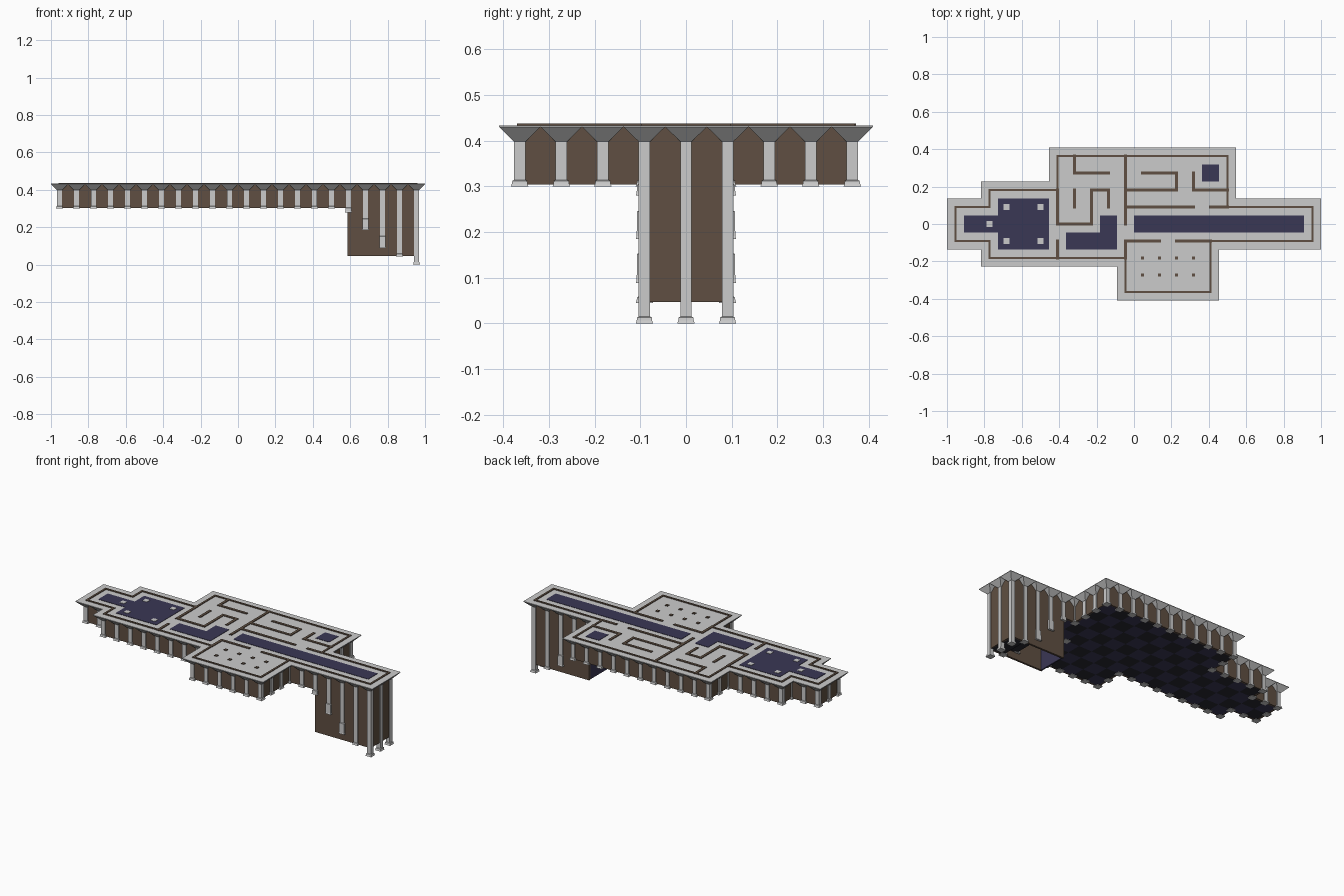
import bpy, bmesh

if "Cube" in bpy.data.objects:
    bpy.data.objects.remove(bpy.data.objects["Cube"])

U = 2 / 22            # plan grid pitch
TOP, FLOOR, PIT = 0.433, 0.304, 0.047


def material(name, rgb):
    m = bpy.data.materials.new(name)
    m.diffuse_color = (*rgb, 1)
    m.use_nodes = True
    m.node_tree.nodes["Principled BSDF"].inputs["Base Color"].default_value = m.diffuse_color
    return m


BROWN = material("brown", (0.115, 0.078, 0.054))
NAVY = material("navy", (0.042, 0.038, 0.089))
DARK = material("dark_tile", (0.02, 0.02, 0.03))


def frustum(bm, x, y, levels):
    """Stack of square sections: levels = [(z, half_width), ...]"""
    rings = [[bm.verts.new((x + sx * h, y + sy * h, z))
              for sx, sy in ((-1, -1), (1, -1), (1, 1), (-1, 1))] for z, h in levels]
    for a, b in zip(rings, rings[1:]):
        for i in range(4):
            j = (i + 1) % 4
            bm.faces.new((a[i], a[j], b[j], b[i]))
    bm.faces.new(rings[0][::-1])
    bm.faces.new(rings[-1])


def box(bm, x0, x1, y0, y1, z0, z1):
    r = bmesh.ops.create_cube(bm, size=1)
    for v in r["verts"]:
        v.co = ((x0 + x1) / 2 + v.co.x * (x1 - x0),
                (y0 + y1) / 2 + v.co.y * (y1 - y0),
                (z0 + z1) / 2 + v.co.z * (z1 - z0))


def wall(bm, x0, y0, x1, y1, z0, z1, t):
    """Axis-aligned wall between two grid points, half thickness t"""
    x0, x1 = sorted((x0 * U, x1 * U))
    y0, y1 = sorted((y0 * U, y1 * U))
    box(bm, x0 - t, x1 + t, y0 - t, y1 + t, z0, z1)


def finish(bm, name, mat=None):
    bmesh.ops.recalc_face_normals(bm, faces=bm.faces)
    me = bpy.data.meshes.new(name)
    bm.to_mesh(me)
    bm.free()
    if mat:
        me.materials.append(mat)
    bpy.context.collection.objects.link(bpy.data.objects.new(name, me))


# Plan layout in grid units (pillar centres)
RECTS = [(-10.5, 10.5, -1, 1), (-8.5, -0.5, -2, 2), (-4.5, 5.5, -1, 4), (-0.5, 4.5, -4, 1)]
OUTLINE = [(-10.5, -1), (-8.5, -1), (-8.5, -2), (-0.5, -2), (-0.5, -4), (4.5, -4),
           (4.5, -1), (10.5, -1), (10.5, 1), (5.5, 1), (5.5, 4), (-4.5, 4),
           (-4.5, 2), (-8.5, 2), (-8.5, 1), (-10.5, 1)]


def inside(x, y):
    return any(a <= x <= b and c <= y <= d for a, b, c, d in RECTS)


cells = [(i - 10.5, j) for i in range(22) for j in range(-4, 5) if inside(i - 10.5, j)]
edge = [(x, y) for x, y in cells
        if not all(inside(x + a, y + b) for a in (-1, 0, 1) for b in (-1, 0, 1))]

# Flared capitals whose tops tile the whole roof
bm = bmesh.new()
for x, y in cells:
    frustum(bm, x * U, y * U, [(0.398, 0.013), (TOP - 0.003, U / 2), (TOP, U / 2)])
finish(bm, "capitals")

# Perimeter pillars; feet follow the stairs down around the deep shaft
FEET = {6.5: (0.28, 0.025), 7.5: (0.185, 0.062), 8.5: (0.088, 0.066),
        9.5: (0.045, 0.014), 10.5: (0, 0.015)}
bm = bmesh.new()
for x, y in edge:
    z, h = FEET.get(x, (0.3, 0.014))
    frustum(bm, x * U, y * U, [(z, 0.019), (z + 0.006, 0.017), (z + h - 0.002, 0.016),
                               (z + h, 0.0125), (0.4, 0.0125)])
finish(bm, "pillars")

# Outer walls, rising slightly above the roof
bm = bmesh.new()
for (x0, y0), (x1, y1) in zip(OUTLINE, OUTLINE[1:] + OUTLINE[:1]):
    wall(bm, x0, y0, x1, y1, FLOOR, TOP + 0.004, 0.006)
finish(bm, "outer_walls", BROWN)

# Shaft walls
bm = bmesh.new()
for y in (-1, 1):
    wall(bm, 6.5, y, 10.4, y, PIT, FLOOR, 0.006)
wall(bm, 10.5, -0.95, 10.5, 0.95, PIT, FLOOR, 0.006)
finish(bm, "shaft_walls", BROWN)

# Shaft riser and descending steps
bm = bmesh.new()
wall(bm, 6.5, -0.92, 6.5, 0.92, PIT, FLOOR, 0.004)
finish(bm, "shaft_riser", NAVY)
bm = bmesh.new()
for x, z in ((6.5, 0.28), (7.5, 0.185), (8.5, 0.09), (9.5, PIT)):
    box(bm, x * U, (x + 1) * U, -0.95 * U, 0.95 * U, z, z + 0.006)
finish(bm, "shaft_steps", DARK)

# Inner partitions
PARTS = [(-4.5, 2, -4.5, 0), (-4.5, -1, -4.5, -2), (-4.5, 0, -2.5, 0), (-2.5, 0, -2.5, 2),
         (-2.5, 2, -1.5, 2), (-1.5, 2, -1.5, 1), (-3.5, 4, -3.5, 3), (-3.5, 3, -1.5, 3),
         (-3.5, 2, -3.5, 1), (-0.5, 4, -0.5, 0), (-0.5, 1, 3.5, 1), (4.5, 1, 5.5, 1),
         (-0.5, 2, 2.5, 2), (2.5, 2, 2.5, 3), (0.5, 3, 2.5, 3), (3.5, 3, 3.5, 2),
         (3.5, 2, 5.5, 2), (-0.5, -1, 1.5, -1), (2.5, -1, 4.5, -1), (-0.5, -1, -0.5, -2)]
bm = bmesh.new()
for p in PARTS:
    wall(bm, *p, 0.42, TOP + 0.004, 0.008)
for x in (0.5, 1.5, 2.5, 3.5):
    for y in (-2, -3):
        wall(bm, x, y, x, y, 0.42, TOP + 0.004, 0.009)
finish(bm, "partitions", BROWN)

# Dark flat roof panels over the tall rooms, with column tops
PANELS = [(0, 10, -0.5, 0.5), (-10, -8, -0.5, 0.5), (-8, -5, -1.5, 1.5),
          (-4, -1, -1.5, -0.5), (-2, -1, -0.5, 0.5), (4, 5, 2.5, 3.5)]
bm = bmesh.new()
for a, b, c, d in PANELS:
    box(bm, a * U, b * U, c * U, d * U, 0.425, TOP + 0.002)
finish(bm, "roof_panels", NAVY)
bm = bmesh.new()
for x, y in ((-8.5, 0), (-7.5, 1), (-7.5, -1), (-5.5, 1), (-5.5, -1)):
    wall(bm, x, y, x, y, 0.42, TOP + 0.004, 0.015)
finish(bm, "column_tops")

# Checkered floor, seen from below
for k, (name, mat) in enumerate((("floor_tiles_navy", NAVY), ("floor_tiles_dark", DARK))):
    bm = bmesh.new()
    for i in range(-10, 7):
        for j in range(-4, 4):
            corners = [(i + a, j + b) for a in (-0.5, 0.5) for b in (0, 1)]
            if (i + j) % 2 == k and all(inside(*c) for c in corners):
                box(bm, (i - 0.5) * U, (i + 0.5) * U, j * U, (j + 1) * U, FLOOR, FLOOR + 0.008)
    finish(bm, name, mat)
